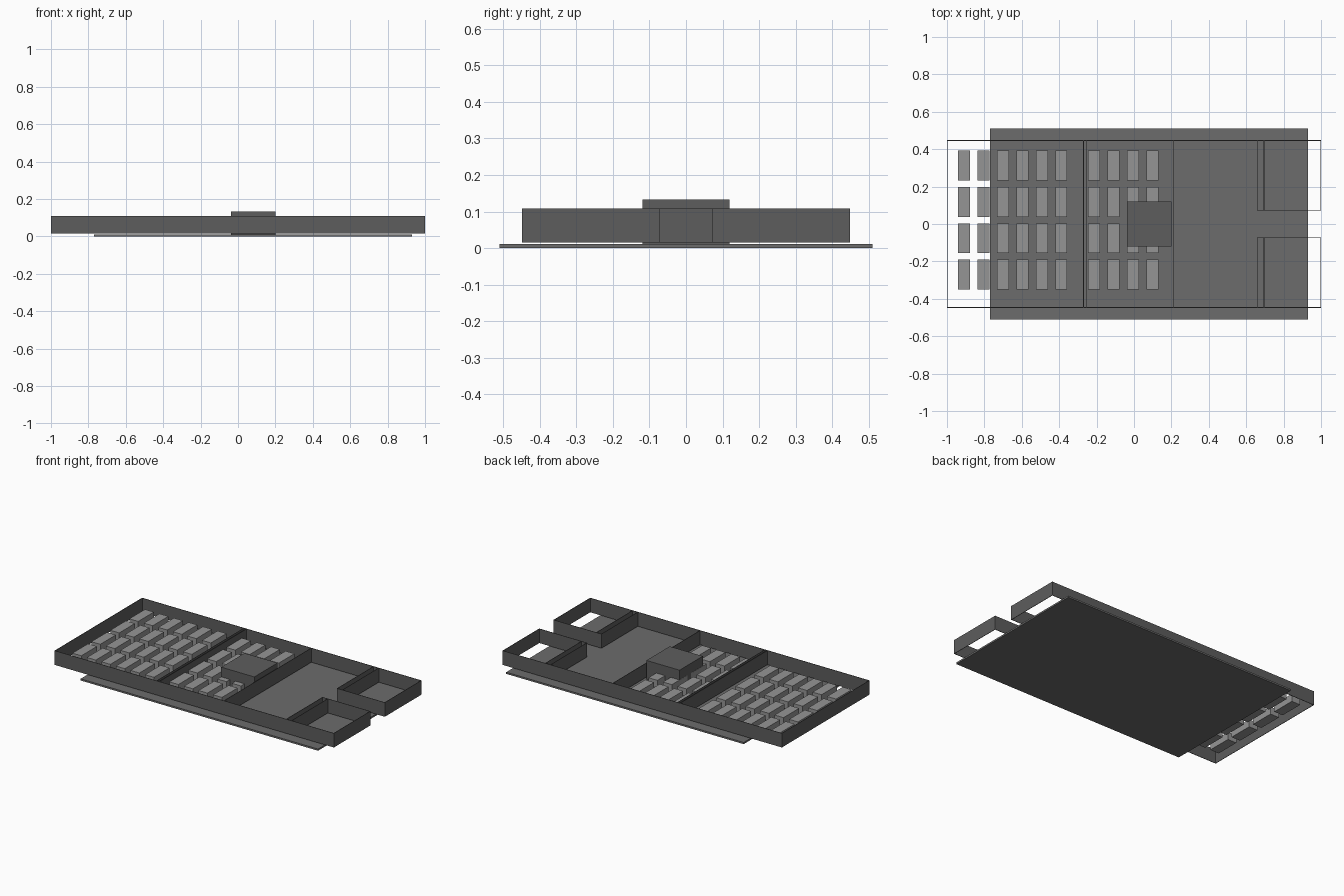
import bpy

if "Cube" in bpy.data.objects:
    bpy.data.objects.remove(bpy.data.objects["Cube"])


def grey(name, v):
    m = bpy.data.materials.new(name)
    m.diffuse_color = (v, v, v, 1)
    m.use_nodes = True
    m.node_tree.nodes["Principled BSDF"].inputs["Base Color"].default_value = m.diffuse_color
    return m


DARK = grey("dark_grey", 0.11)
MID = grey("mid_grey", 0.15)
LIGHT = grey("light_grey", 0.30)


def box(name, x0, x1, y0, y1, z0, z1, mat):
    bpy.ops.mesh.primitive_cube_add(
        size=1, location=((x0 + x1) / 2, (y0 + y1) / 2, (z0 + z1) / 2))
    o = bpy.context.object
    o.name = name
    o.scale = (x1 - x0, y1 - y0, z1 - z0)
    bpy.ops.object.transform_apply(location=False, rotation=False, scale=True)
    o.data.materials.append(mat)
    return o


Z0, Z1, T = 0.016, 0.108, 0.003
W = 0.448  # half depth of the building


def wall_x(name, x, y0, y1):
    # wall running along y at a given x
    box(name, x - T / 2, x + T / 2, y0, y1, Z0, Z1, DARK)


def wall_y(name, y, x0, x1):
    # wall running along x at a given y
    box(name, x0, x1, y - T / 2, y + T / 2, Z0, Z1, DARK)


# Floor slab
box("floor_slab", -0.77, 0.93, -0.51, 0.51, 0, 0.011, MID)

# Outer walls and full-width partitions
E = 1 - T / 2
wall_x("end_wall", -E, -W, W)
for i, x in enumerate((-0.27, -0.252, 0.212)):
    wall_x(f"partition_{i}", x, -W, W)

# Mirrored long walls and corner rooms beside the entrance
for tag, s in (("back", 1), ("front", -1)):
    lo, hi = sorted((s * 0.073, s * W))
    wall_y(f"{tag}_wall", s * (W - T / 2), -1, 1)
    wall_y(f"{tag}_entrance_wall", s * 0.0745, 0.657, 1)
    for i, x in enumerate((0.658, 0.695, E)):
        wall_x(f"{tag}_corner_room_wall_{i}", x, lo, hi)

# Rows of desks in the two left rooms
columns = [-0.909 + 0.104 * i for i in range(6)] + [-0.214 + 0.104 * i for i in range(4)]
for i, x in enumerate(columns):
    for j in range(4):
        y = -0.27 + 0.194 * j
        box(f"desk_{i}_{j}", x - 0.032, x + 0.032, y - 0.08, y + 0.08, 0.02, 0.07, LIGHT)

# Central block rising above the walls
box("central_block", -0.037, 0.2, -0.119, 0.119, 0.011, 0.133, DARK)
